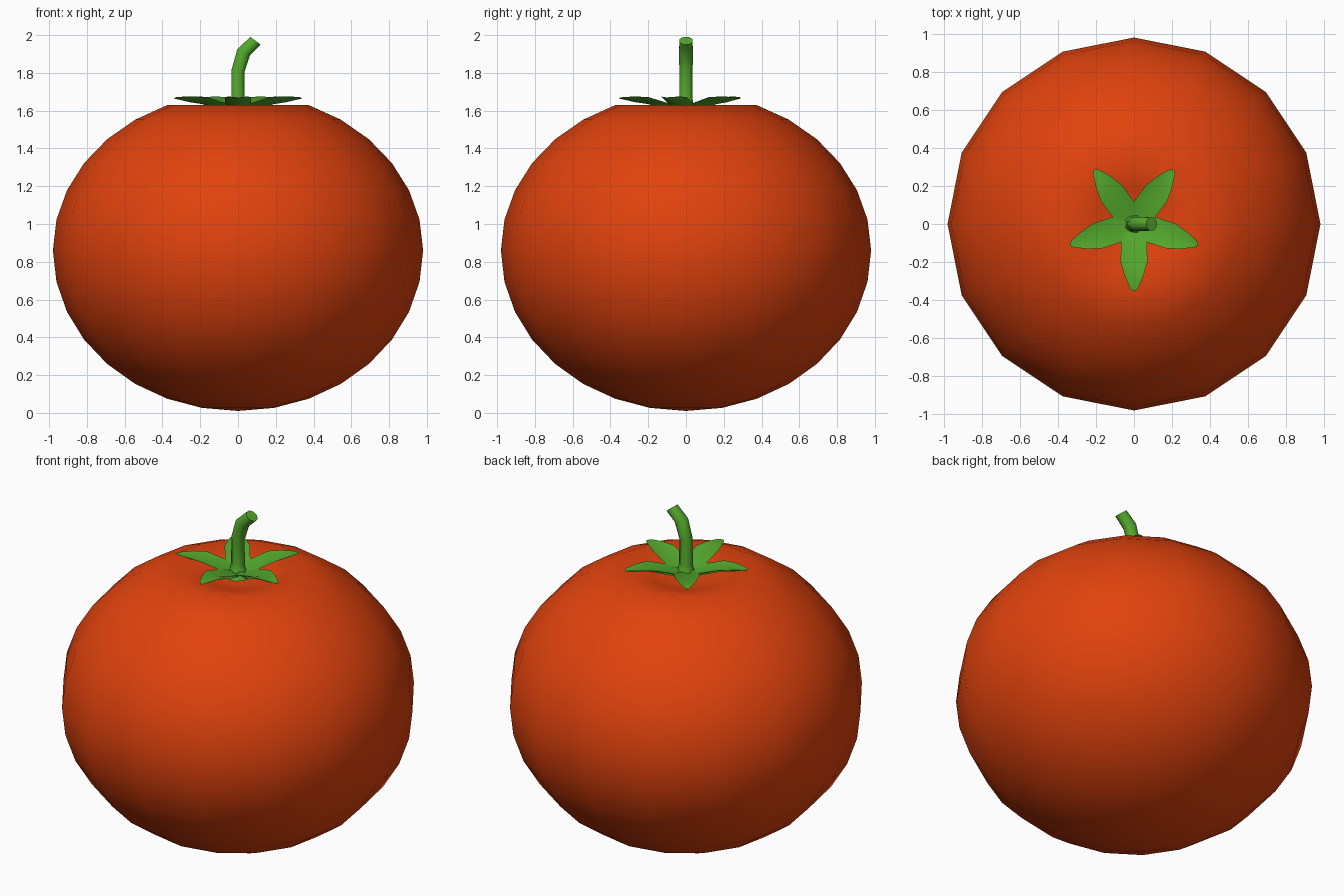
import bpy, bmesh
from math import sin, cos, pi
from mathutils import Vector, Matrix

if "Cube" in bpy.data.objects:
    bpy.data.objects.remove(bpy.data.objects["Cube"])


def material(name, rgb):
    m = bpy.data.materials.new(name)
    m.diffuse_color = (*rgb, 1)
    m.use_nodes = True
    m.node_tree.nodes["Principled BSDF"].inputs["Base Color"].default_value = m.diffuse_color
    return m


red = material("tomato_red", (0.75, 0.055, 0.004))
green = material("leaf_green", (0.09, 0.40, 0.026))


def finish(name, bm, mat):
    bmesh.ops.remove_doubles(bm, verts=bm.verts, dist=1e-4)
    bmesh.ops.recalc_face_normals(bm, faces=bm.faces)
    me = bpy.data.meshes.new(name)
    bm.to_mesh(me)
    bm.free()
    for p in me.polygons:
        p.use_smooth = True
    me.materials.append(mat)
    ob = bpy.data.objects.new(name, me)
    bpy.context.collection.objects.link(ob)


def loft(bm, rings):
    loops = [[bm.verts.new(p) for p in r] for r in rings]
    n = len(rings[0])
    for a, b in zip(loops, loops[1:]):
        for i in range(n):
            j = (i + 1) % n
            bm.faces.new((a[i], a[j], b[j], b[i]))
    bm.faces.new(loops[0][::-1])
    bm.faces.new(loops[-1])


# Fruit: 16-sided squashed sphere with the top poked in
bm = bmesh.new()
bmesh.ops.create_uvsphere(bm, u_segments=16, v_segments=16, radius=0.98)
for v in bm.verts:
    r = v.co.xy.length
    v.co.z = 0.86 + v.co.z * 0.867
    if v.co.z > 0.9:
        v.co.z = 0.86 + (v.co.z - 0.86) * 0.98
        if r < 0.1:
            v.co.z = 1.53
        elif r < 0.25:
            v.co.z = 1.585
finish("fruit", bm, red)

# Calyx: five cupped leaves; stations are (radius, half width, edge z, top z, keel z)
stations = [(0.0, 0.004, 1.605, 1.615, 1.57), (0.095, 0.069, 1.64, 1.63, 1.60),
            (0.20, 0.070, 1.672, 1.655, 1.635), (0.27, 0.05, 1.675, 1.665, 1.645),
            (0.335, 0.022, 1.672, 1.67, 1.66), (0.352, 0.008, 1.667, 1.668, 1.662)]
bm = bmesh.new()
for k in range(5):
    rot = Matrix.Rotation(-pi / 2 + k * 2 * pi / 5, 3, 'Z')
    loft(bm, [[rot @ Vector(p) for p in
               ((r, -w, e), (r, 0, b), (r, w, e), (r, 0, t))]
              for r, w, e, t, b in stations])
finish("calyx", bm, green)

# Stem: bent six-sided stalk; stations are (x, z, radius, tilt)
path = [(0, 1.58, 0.07, 0), (0, 1.625, 0.045, 0), (0, 1.66, 0.038, 0),
        (0, 1.81, 0.038, 0.1), (0.03, 1.91, 0.04, 0.42), (0.093, 1.97, 0.037, 0.65)]
bm = bmesh.new()
loft(bm, [[(x + rad * cos(a) * cos(t), rad * sin(a), z - rad * cos(a) * sin(t))
           for a in [i * pi / 4 + pi / 8 for i in range(8)]]
          for x, z, rad, t in path])
finish("stem", bm, green)
for ob in list(bpy.context.collection.objects):
    bpy.ops.object.select_all(action='DESELECT')
    ob.select_set(True)
    bpy.context.view_layer.objects.active = ob
    bpy.ops.object.shade_smooth_by_angle(angle=pi / 3)
